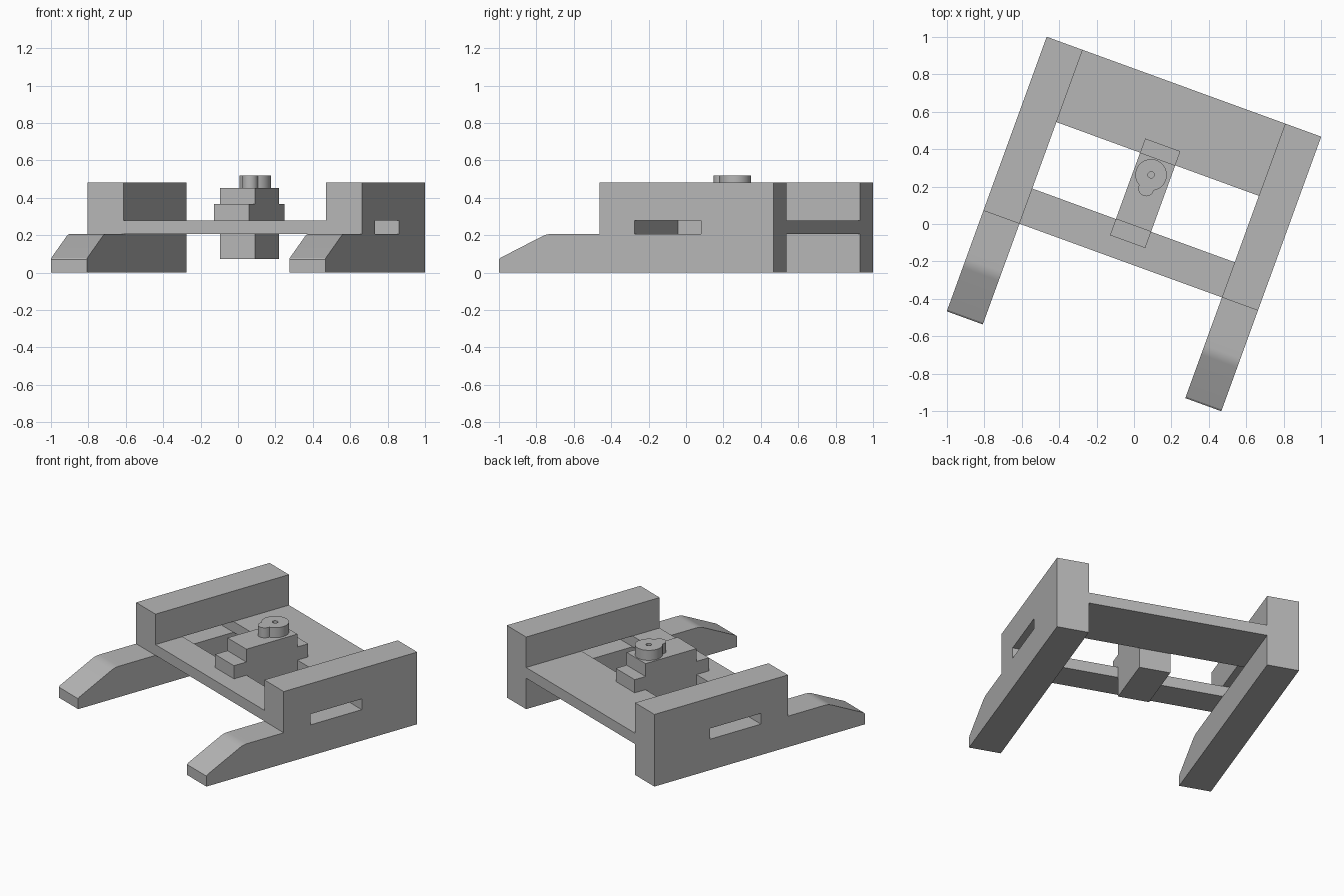
import bpy, bmesh, math
from math import sin, cos, pi, radians
from mathutils import Matrix, Vector

cube = bpy.data.objects.get("Cube")
if cube:
    bpy.data.objects.remove(cube, do_unlink=True)

# Single grey material
grey = bpy.data.materials.new("plain grey")
grey.use_nodes = True
colour = (0.47, 0.47, 0.47, 1)
grey.diffuse_color = colour
grey.node_tree.nodes["Principled BSDF"].inputs["Base Color"].default_value = colour

# The whole assembly is turned about the vertical axis
TURN = Matrix.Rotation(radians(-20), 4, 'Z')

HALF, INNER = 0.781, 0.576          # outer and inner faces of the side walls
FRONT, HOLE_F, HOLE_B = -0.208, -0.008, 0.37
SHELF_LOW, SHELF_TOP, WALL_TOP = 0.207, 0.279, 0.483


def prism(name, outline, sweep):
    """Extrude a closed loop of 3D points along a vector."""
    bm = bmesh.new()
    face = bm.faces.new([bm.verts.new(p) for p in outline])
    ext = bmesh.ops.extrude_face_region(bm, geom=[face])
    moved = [v for v in ext["geom"] if isinstance(v, bmesh.types.BMVert)]
    bmesh.ops.translate(bm, verts=moved, vec=Vector(sweep))
    bmesh.ops.recalc_face_normals(bm, faces=bm.faces)
    bm.transform(TURN)
    mesh = bpy.data.meshes.new(name)
    bm.to_mesh(mesh)
    bm.free()
    mesh.materials.append(grey)
    obj = bpy.data.objects.new(name, mesh)
    bpy.context.collection.objects.link(obj)
    return obj


def box(name, x0, x1, y0, y1, z0, z1):
    base = [(x0, y0, z0), (x1, y0, z0), (x1, y1, z0), (x0, y1, z0)]
    return prism(name, base, (0, 0, z1 - z0))


def cut(obj, cutter):
    mod = obj.modifiers.new("cut", 'BOOLEAN')
    mod.operation = 'DIFFERENCE'
    mod.solver = 'EXACT'
    mod.object = cutter
    bpy.context.view_layer.objects.active = obj
    bpy.ops.object.modifier_apply(modifier=mod.name)
    bpy.data.objects.remove(cutter, do_unlink=True)


def smooth(obj, angle):
    bpy.ops.object.select_all(action='DESELECT')
    obj.select_set(True)
    bpy.context.view_layer.objects.active = obj
    bpy.ops.object.shade_smooth_by_angle(angle=radians(angle))


# Side walls: tall at the back, with a low sloping foot and rounded shoulder
slope, radius, shoulder = radians(25), 0.13, -0.478
arc = [(shoulder - radius * sin(slope * i / 6),
        SHELF_LOW - radius * (1 - cos(slope * i / 6))) for i in range(7)]
profile = [(-HALF, 0), (HALF, 0), (HALF, WALL_TOP), (FRONT, WALL_TOP),
           (FRONT, SHELF_LOW)] + arc + [(-0.772, 0.079), (-HALF, 0.07)]

for side, start in (("right", -HALF), ("left", INNER)):
    wall = prism(side + "_side_wall", [(start, y, z) for y, z in profile],
                 (HALF - INNER, 0, 0))
    cut(wall, box("slot_cutter", start - 0.1, start + 0.4,
                  HOLE_F, HOLE_B, SHELF_LOW, SHELF_TOP))
    smooth(wall, 15)

# Shelf joining the walls: narrow front bar and wide rear bar
box("front_crossbar", -INNER, INNER, FRONT, HOLE_F, SHELF_LOW, SHELF_TOP)
box("rear_crossbar", -INNER, INNER, HOLE_B, HALF, SHELF_LOW, SHELF_TOP)

# Sliding block hanging in the opening, resting on its flange
box("sliding_block", -0.1, 0.1, HOLE_F, HOLE_B, 0.073, 0.453)
for name, y0, y1 in (("front_flange", -0.1, HOLE_F), ("rear_flange", HOLE_B, 0.45)):
    box(name, -0.1, 0.1, y0, y1, SHELF_TOP, 0.367)

# Cam: disc with a rounded lobe toward the front and a small pivot hole
CX, CY, DISC, LOBE, REACH = -0.004, 0.278, 0.084, 0.042, 0.077


def cam_radius(a):
    inside = LOBE ** 2 - (REACH * sin(a)) ** 2
    if inside < 0 or cos(a) < 0:
        return DISC
    return max(DISC, REACH * cos(a) + math.sqrt(inside))


def ring(radius_at, count, z):
    angles = [2 * pi * i / count for i in range(count)]
    return [(CX + radius_at(a) * sin(a), CY - radius_at(a) * cos(a), z)
            for a in angles]


cam = prism("cam", ring(cam_radius, 96, 0.453), (0, 0, 0.067))
cut(cam, prism("pivot_cutter", ring(lambda a: 0.017, 24, 0.44), (0, 0, 0.2)))
smooth(cam, 30)
